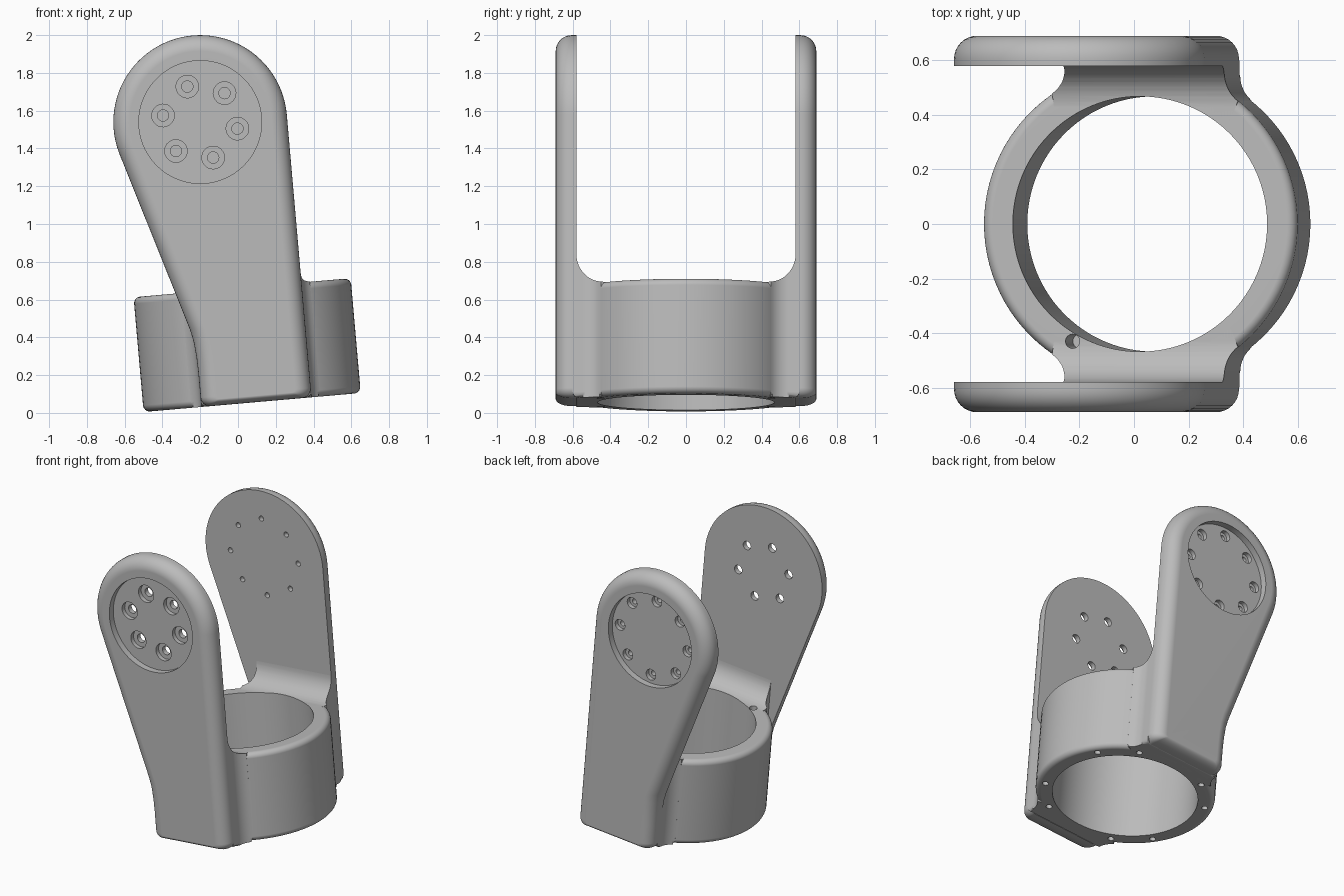
import bpy, bmesh
from math import sin, cos, pi, radians, sqrt
from mathutils import Matrix

cube = bpy.data.objects.get("Cube")
if cube:
    bpy.data.objects.remove(cube, do_unlink=True)

GREY = (0.5, 0.5, 0.5, 1)
mat = bpy.data.materials.new("plain grey")
mat.use_nodes = True
mat.diffuse_color = GREY
bsdf = next(n for n in mat.node_tree.nodes if n.type == 'BSDF_PRINCIPLED')
bsdf.inputs["Base Color"].default_value = GREY
bsdf.inputs["Roughness"].default_value = 0.6

# Everything is built upright, then tilted as a whole
TILT = Matrix.Translation((0.075, 0, 0.055)) @ Matrix.Rotation(radians(-5), 4, 'Y')
BORE, OUTER, HEIGHT = 0.468, 0.577, 0.61
LEFT, RIGHT = -0.27, 0.3155            # neck and arm foot sides
INNER, FACE = 0.58, 0.69               # arm inner and outer planes
HUB_X, HUB_Z, HUB_R = -0.1445, 1.503, 0.46
ROUND = 0.085


def arc(cx, cy, r, a0, a1, n):
    return [(cx + r * cos(radians(a0 + (a1 - a0) * i / n)),
             cy + r * sin(radians(a0 + (a1 - a0) * i / n))) for i in range(n + 1)]


def loft(bm, loops, close=False, caps=True):
    """Skin a list of equal-length point loops."""
    rows = [[bm.verts.new(p) for p in loop] for loop in loops]
    n = len(rows[0])
    pairs = list(zip(rows, rows[1:])) + ([(rows[-1], rows[0])] if close else [])
    for a, b in pairs:
        for i in range(n):
            j = (i + 1) % n
            bm.faces.new((a[i], a[j], b[j], b[i]))
    if caps:
        bm.faces.new(rows[0])
        bm.faces.new(rows[-1])


def lathe(bm, profile, seg, matrix=Matrix(), close=False):
    """Turn (radius, height) points about the matrix z axis."""
    part = bmesh.new()
    loft(part, [[(r * cos(2 * pi * i / seg), r * sin(2 * pi * i / seg), h)
                 for i in range(seg)] for r, h in profile], close, False)
    bmesh.ops.remove_doubles(part, verts=part.verts, dist=1e-5)
    part.transform(matrix)
    tmp = bpy.data.meshes.new("tmp")
    part.to_mesh(tmp)
    part.free()
    bm.from_mesh(tmp)
    bpy.data.meshes.remove(tmp)


def rod(bm, r, h0, h1, seg, matrix=Matrix()):
    lathe(bm, [(0, h0), (r, h0), (r, h1), (0, h1)], seg, matrix)


def make(name, bm):
    bmesh.ops.recalc_face_normals(bm, faces=bm.faces)
    mesh = bpy.data.meshes.new(name)
    bm.to_mesh(mesh)
    bm.free()
    ob = bpy.data.objects.new(name, mesh)
    bpy.context.collection.objects.link(ob)
    return ob


def finish(ob, cutters):
    """Apply the cuts, tilt the part, then shade and colour it."""
    for c in cutters:
        mod = ob.modifiers.new("cut", 'BOOLEAN')
        mod.operation, mod.solver, mod.object = 'DIFFERENCE', 'EXACT', c
    graph = bpy.context.evaluated_depsgraph_get()
    mesh = bpy.data.meshes.new_from_object(ob.evaluated_get(graph))
    ob.modifiers.clear()
    ob.data = mesh
    mesh.name = ob.name
    mesh.transform(TILT)
    mesh.materials.clear()
    mesh.materials.append(mat)
    for o in bpy.context.selected_objects:
        o.select_set(False)
    ob.select_set(True)
    bpy.context.view_layer.objects.active = ob
    bpy.ops.object.shade_smooth_by_angle(angle=radians(30))
    ob.modifiers.new("even_shading", 'WEIGHTED_NORMAL').keep_sharp = True


def arm_outline(d):
    """Arm side outline, pulled in by d."""
    r, foot = max(0.05 - 0.4 * d, 0.012), 0.4 * d
    pts = arc(HUB_X, HUB_Z, HUB_R - d, 0, 196, 48)
    pts += [(u + d, w) for u, w in
            ((-0.294, 0.412), (-0.281, 0.35), (-0.273, 0.27), (LEFT, 0.18))]
    pts += arc(LEFT + d + r, foot + r, r, 180, 270, 6)
    pts += arc(RIGHT - d - r, foot + r, r, 270, 360, 6)
    return pts


def neck_fillet(side):
    """Concave curve from a neck side onto the ring, neck end first."""
    f = 0.12
    cx = abs(side) + f
    cy = sqrt((OUTER + f) ** 2 - cx ** 2)
    end = 180 + math_angle(cx, cy)
    k = 1 if side > 0 else -1
    return [(k * x, y) for x, y in arc(cx, cy, f, 180, end, 10)]


def math_angle(x, y):
    from math import atan2, degrees
    return degrees(atan2(y, x))


# Cutters: bore, ring screw holes, cable hole, neck top fillet
bm = bmesh.new()
rod(bm, BORE, -0.2, 1.2, 96)
bore = make("bore_cutter", bm)

bm = bmesh.new()
for a in range(0, 360, 30):
    if a % 90:
        p = (0.52 * cos(radians(a)), 0.52 * sin(radians(a)), 0)
        rod(bm, 0.02, -0.1, 0.1, 16, Matrix.Translation(p))
rod(bm, 0.026, 0.3, 0.9, 24, Matrix.Translation((-0.248, -0.43, 0)))
holes = make("ring_hole_cutter", bm)

bm = bmesh.new()
trough = arc(-0.43, 0.76, 0.15, 180, 270, 12) + arc(0.43, 0.76, 0.15, 270, 360, 12)
trough = [(-INNER, 1)] + trough + [(INNER, 1)]
loft(bm, [[(u, v, w) for v, w in trough] for u in (-0.8, 0.8)])
saddle = make("saddle_cutter", bm)
helpers = [bore, holes, saddle]

# Ring with softened outer rims
bm = bmesh.new()
e = 0.035
profile = [(BORE, HEIGHT), (BORE, 0)]
profile += arc(OUTER - e, e, e, -90, 0, 6) + arc(OUTER - e, HEIGHT - e, e, 0, 90, 6)
lathe(bm, profile, 96, close=True)
finish(make("ring", bm), [holes])

for s, name in ((-1, "front"), (1, "back")):
    # Neck joining the ring to the arm
    plan = [(RIGHT, 0.6)] + neck_fillet(RIGHT) + [(0.3, 0.3), (-0.3, 0.3)]
    plan += neck_fillet(LEFT)[::-1] + [(LEFT, 0.6)]
    bm = bmesh.new()
    loft(bm, [[(u, s * v, w) for u, v in plan] for w in (0, 0.76)])
    rim = [ed for ed in bm.edges if all(v.co.z < 0.01 for v in ed.verts)]
    bmesh.ops.bevel(bm, geom=rim, offset=0.03, segments=4, profile=0.5, affect='EDGES')
    finish(make(name + "_neck", bm), [saddle, bore, holes])

    # Arm plate, rounded towards its outer face
    layers = [(INNER, 0)]
    for i in range(9):
        t = pi / 2 * i / 8
        layers.append((FACE - ROUND + ROUND * sin(t), ROUND * (1 - cos(t))))
    bm = bmesh.new()
    loft(bm, [[(u, s * v, w) for u, w in arm_outline(d)] for v, d in layers])
    arm = make(name + "_arm", bm)

    # Round recess and its ring of countersunk screw holes
    turn = Matrix.Rotation(-s * pi / 2, 4, 'X')
    floor = 0.645
    bm = bmesh.new()
    rod(bm, 0.325, floor, 0.8, 96, Matrix.Translation((HUB_X, 0, HUB_Z)) @ turn)
    recess = make(name + "_recess_cutter", bm)
    count, start, reach, r, wide = ((6, -15, 0.2, 0.03, 0.06) if s < 0
                                    else (8, 0, 0.266, 0.018, 0.038))
    bm = bmesh.new()
    for i in range(count):
        a = radians(start + 360 * i / count)
        at = Matrix.Translation((HUB_X + reach * cos(a), 0, HUB_Z + reach * sin(a)))
        lathe(bm, [(0, 0.5), (r, 0.5), (r, 0.615), (wide, 0.615), (wide, 0.67), (0, 0.67)],
              24, at @ turn)
    screws = make(name + "_screw_cutter", bm)
    finish(arm, [recess, screws])
    helpers += [recess, screws]

for h in helpers:
    bpy.data.objects.remove(h, do_unlink=True)
